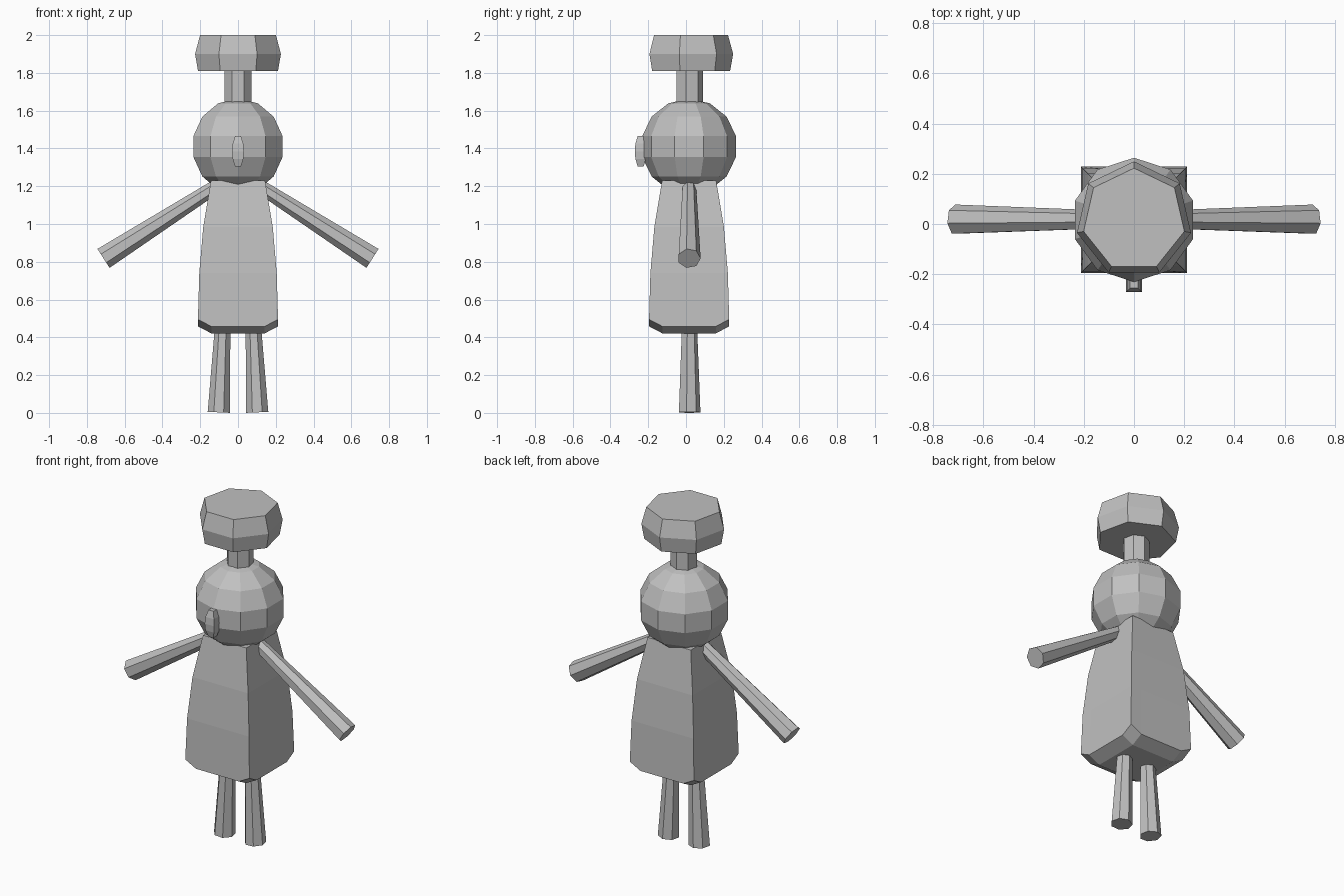
import bpy, bmesh, math
from mathutils import Vector

if "Cube" in bpy.data.objects:
    bpy.data.objects.remove(bpy.data.objects["Cube"])

CY = 0.0165  # shared depth centre of the figure

grey = bpy.data.materials.new("plain grey")
grey.diffuse_color = (0.53, 0.53, 0.53, 1)
grey.use_nodes = True
grey.node_tree.nodes["Principled BSDF"].inputs["Base Color"].default_value = grey.diffuse_color


def finish(name, bm):
    bmesh.ops.recalc_face_normals(bm, faces=bm.faces)
    me = bpy.data.meshes.new(name)
    bm.to_mesh(me)
    bm.free()
    me.materials.append(grey)
    ob = bpy.data.objects.new(name, me)
    bpy.context.collection.objects.link(ob)
    return ob


def tube(name, stations, sides=7, turn=0.0):
    """Faceted rings along a straight axis in the xz plane; stations are (centre, radius)."""
    bm = bmesh.new()
    axis = (Vector(stations[-1][0]) - Vector(stations[0][0])).normalized()
    u = Vector((0, 1, 0))
    v = axis.cross(u)
    rings = []
    for centre, r in stations:
        ring = []
        for i in range(sides):
            a = turn + 2 * math.pi * i / sides
            ring.append(bm.verts.new(Vector(centre) + r * (math.cos(a) * u + math.sin(a) * v)))
        rings.append(ring)
    for a, b in zip(rings, rings[1:]):
        for i in range(sides):
            j = (i + 1) % sides
            bm.faces.new((a[i], a[j], b[j], b[i]))
    for ring, (_, r) in ((rings[0], stations[0]), (rings[-1], stations[-1])):
        if r > 0:
            bm.faces.new(ring)
    bmesh.ops.remove_doubles(bm, verts=bm.verts, dist=1e-5)
    return finish(name, bm)


def upright(name, profile, y=CY, **kw):
    return tube(name, [((0, y, z), r) for z, r in profile], **kw)


# Body: tapered square block with a stepped, bulging underside
bm = bmesh.new()
bmesh.ops.create_cube(bm, size=2)
bmesh.ops.subdivide_edges(bm, edges=bm.edges, cuts=2, use_grid_fill=True)
levels = [(0.495, 0.212), (0.74, 0.205), (0.985, 0.184), (1.23, 0.143)]
for vert in bm.verts:
    x, y, z = vert.co
    level = round((z + 1) * 1.5)
    height, half = levels[level]
    inner = [abs(c) < 0.9 for c in (x, y)]
    px, py = [c * (2 if i else 1) * half for c, i in zip((x, y), inner)]
    px, py = [p * (1 if not i else 1.0) for p, i in zip((px, py), inner)]
    if level == 0:
        height -= 0.037 * sum(inner)
    vert.co = (px, py + CY, height)
finish("body", bm)

# Head: ten-sided ball with seven bands
R = 0.254
bands = [math.pi * (k / 7 - 0.5) for k in range(8)]
upright("head", [(1.41 + R * math.sin(a), R * math.cos(a) if 0 < k < 7 else 0)
                 for k, a in enumerate(bands)], sides=10)

# Nose: small square-sided bulge
upright("nose", [(z, h * math.sqrt(2)) for z, h in
                 ((1.305, 0.016), (1.345, 0.028), (1.385, 0.031), (1.425, 0.028), (1.465, 0.016))],
        y=-0.24, sides=4, turn=math.pi / 4)

# Hat: narrow stem and wide crown
upright("hat_stem", [(1.60, 0.0735), (1.83, 0.0735)])
upright("hat_crown", [(1.81, 0.217), (1.90, 0.233), (2.0, 0.206)])

# Arms and legs, widening towards their ends
for side, s in (("left", -1), ("right", 1)):
    tube(side + "_arm", [((s * 0.13, CY, 1.19), 0.038), ((s * 0.712, CY, 0.818), 0.061)])
    tube(side + "_leg", [((s * 0.081, CY, 0.46), 0.042), ((s * 0.102, CY, 0.003), 0.060)])
